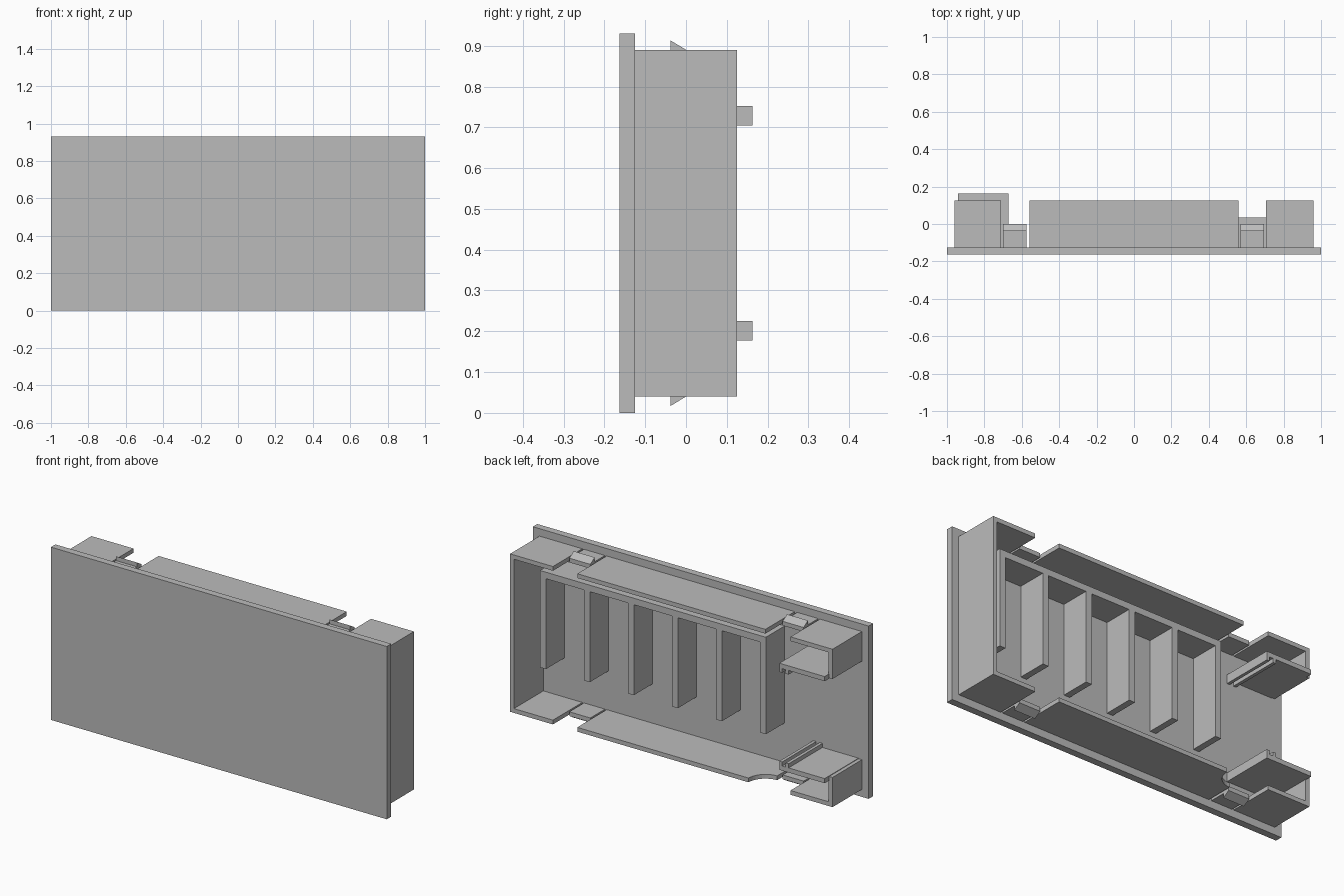
import bpy
import bmesh
import math

cube = bpy.data.objects.get("Cube")
if cube:
    bpy.data.objects.remove(cube, do_unlink=True)

grey = bpy.data.materials.new("plain grey")
grey.use_nodes = True
COLOUR = (0.5, 0.5, 0.5, 1)
grey.diffuse_color = COLOUR
grey.node_tree.nodes["Principled BSDF"].inputs["Base Color"].default_value = COLOUR

H = 0.93                      # full height
FRONT, PLATE, BACK = -0.163, -0.125, 0.125
LOW, HIGH = 0.04, 0.89        # outer faces of the shell
T = 0.023                     # wall thickness


def prism(name, points, axis, start, end):
    """Extrude a flat outline along x (points y,z) or z (points x,y)."""
    bm = bmesh.new()
    place = (lambda p: (start, *p)) if axis == "x" else (lambda p: (*p, start))
    face = bm.faces.new([bm.verts.new(place(p)) for p in points])
    moved = bmesh.ops.extrude_face_region(bm, geom=[face])["geom"]
    step = (end - start, 0, 0) if axis == "x" else (0, 0, end - start)
    bmesh.ops.translate(bm, vec=step,
                        verts=[v for v in moved if isinstance(v, bmesh.types.BMVert)])
    bmesh.ops.recalc_face_normals(bm, faces=bm.faces)
    mesh = bpy.data.meshes.new(name)
    bm.to_mesh(mesh)
    bm.free()
    mesh.materials.append(grey)
    ob = bpy.data.objects.new(name, mesh)
    bpy.context.collection.objects.link(ob)
    return ob


def box(name, x0, x1, y0, y1, z0, z1):
    return prism(name, [(x0, y0), (x1, y0), (x1, y1), (x0, y1)], "z", z0, z1)


# Front panel and the full-height left wall
box("front_panel", -1, 1, FRONT, PLATE, 0, H)
box("left_wall", 0.96 - T, 0.96, PLATE, BACK, LOW, HIGH)

# Top and bottom parts: the bottom set is the top set flipped in height
for side in ("top", "bottom"):
    def flip(z):
        return z if side == "top" else H - z

    # Shell segments either side of the clips
    box(side + "_left_flange", 0.705, 0.96 - T, PLATE, BACK, flip(HIGH - T), flip(HIGH))
    box(side + "_right_flange", -0.96 + T, -0.71, PLATE, BACK, flip(HIGH - T), flip(HIGH))
    outline = [(0.56, BACK), (0.56, PLATE), (-0.56, PLATE)]
    if side == "top":
        outline.append((-0.56, BACK))
    else:
        # Concave quarter-round relief in the bottom corner
        outline += [(-0.56 + 0.1 * math.cos(a), BACK + 0.1 * math.sin(a))
                    for a in [math.radians(-90 + 9 * i) for i in range(11)]]
    prism(side + "_middle_flange", outline, "z", flip(HIGH - T), flip(HIGH))

    # Snap clips with a wedge tooth
    tongue = [(PLATE, HIGH - T), (0, HIGH - T), (0, HIGH),
              (-0.038, HIGH + T), (-0.038, HIGH), (PLATE, HIGH)]
    for label, x in (("left", 0.57), ("right", -0.70)):
        prism(f"{side}_{label}_clip", [(y, flip(z)) for y, z in tongue], "x", x, x + 0.125)

    # Right end pocket: short wall, shelf and two guide rails
    box(side + "_right_wall", -0.96, -0.96 + T, PLATE, BACK, flip(0.73), flip(HIGH))
    box(side + "_shelf", -0.94, -0.67, PLATE, -FRONT, flip(0.727), flip(0.752))
    for i, x in enumerate((-0.687, -0.725)):
        box(f"{side}_guide_rail_{i + 1}", x, x + 0.017, PLATE, -FRONT, flip(0.705), flip(0.727))

# Inner comb: a beam with six hanging ribs
box("comb_beam", -0.5, 0.845, PLATE, 0.035, 0.762, 0.797)
for i in range(6):
    x = 0.845 - 0.262 * i
    box(f"comb_rib_{i + 1}", x - 0.035, x, PLATE, 0.035, 0.275, 0.762)
